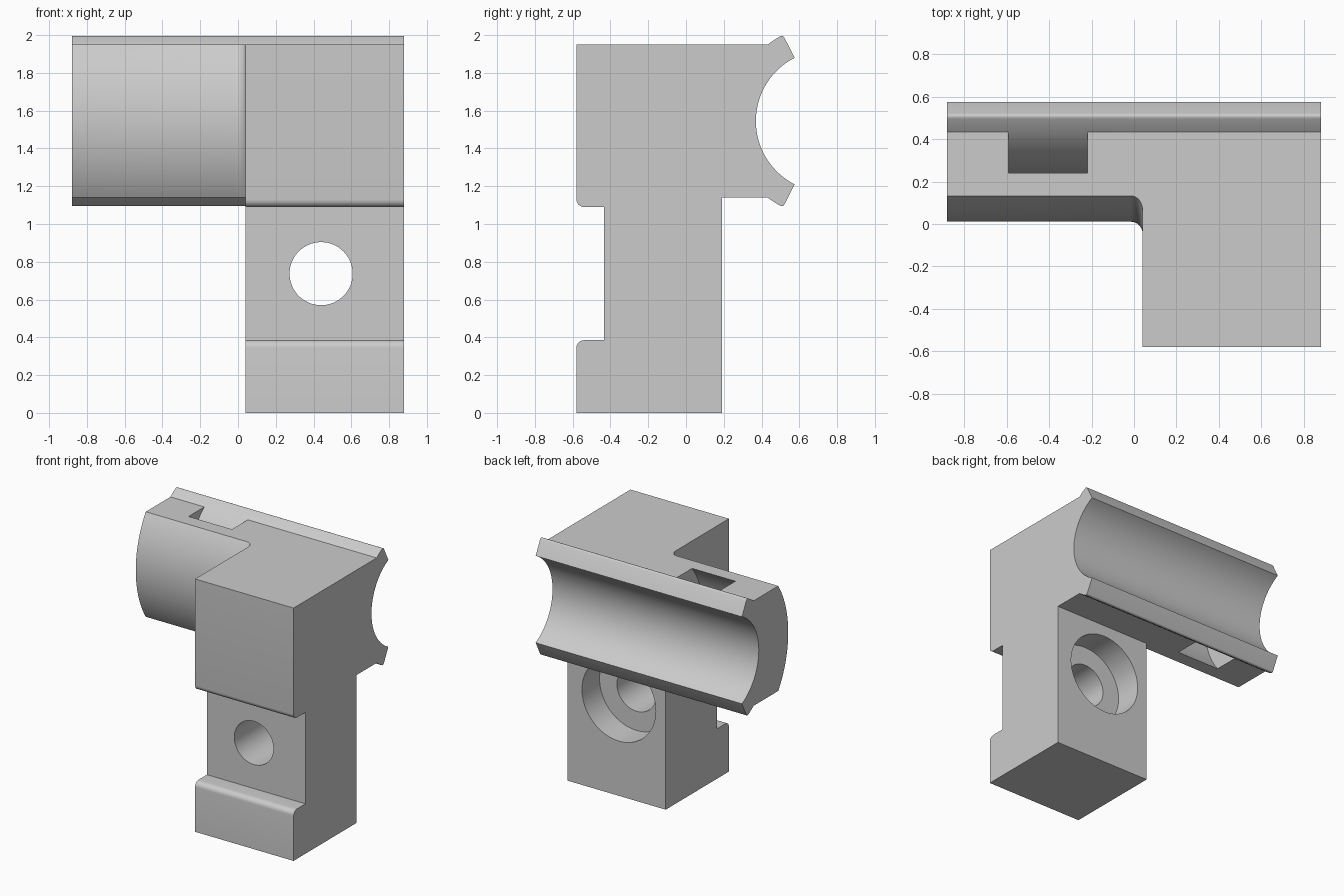
import bpy, bmesh
from math import sin, cos, asin, sqrt, radians, pi
from mathutils import Vector

cube = bpy.data.objects.get("Cube")
if cube:
    bpy.data.objects.remove(cube, do_unlink=True)

grey = bpy.data.materials.new("plain grey")
grey.use_nodes = True
grey.diffuse_color = (0.6, 0.6, 0.6, 1)
grey.node_tree.nodes["Principled BSDF"].inputs["Base Color"].default_value = (0.6, 0.6, 0.6, 1)

# Shared dimensions: pipe axis, ring radii, body limits
CY, CZ = 0.746, 1.545
R_IN, R_LIP, R_SLOT, R_FRONT = 0.376, 0.512, 0.648, 0.735
HALF = 0.405
TOP, UNDER = CZ + HALF, CZ - HALF
X_END, X_STEP = 0.88, 0.04
TIP = radians(63)


def arc(r, a0, a1, n):
    """Points (y, z) about the pipe axis; angle 0 faces the front."""
    return [(CY - r * cos(a0 + (a1 - a0) * i / n), CZ + r * sin(a0 + (a1 - a0) * i / n))
            for i in range(n + 1)]


def rounded(prev, corner, nxt, r, n=6):
    """Rounded right-angle corner."""
    c = Vector(corner)
    u = (Vector(prev) - c).normalized() * r
    v = (Vector(nxt) - c).normalized() * r
    return [tuple(c + u * (1 - sin(t)) + v * (1 - cos(t)))
            for t in (i * pi / 2 / n for i in range(n + 1))]


def loft(name, sections):
    """Skin matching (x, outline) sections and cap both ends."""
    bm = bmesh.new()
    rings = [[bm.verts.new((x, y, z)) for y, z in pts] for x, pts in sections]
    count = len(rings[0])
    for a, b in zip(rings, rings[1:]):
        for i in range(count):
            j = (i + 1) % count
            bm.faces.new((a[i], a[j], b[j], b[i]))
    bm.faces.new(rings[0])
    bm.faces.new(rings[-1])
    bmesh.ops.recalc_face_normals(bm, faces=bm.faces)
    mesh = bpy.data.meshes.new(name)
    bm.to_mesh(mesh)
    bm.free()
    ob = bpy.data.objects.new(name, mesh)
    bpy.context.collection.objects.link(ob)
    mesh.materials.append(grey)
    return ob


def combine(target, tool, operation):
    """Apply a boolean and discard the tool."""
    tool.hide_render = True
    mod = target.modifiers.new(operation.lower(), 'BOOLEAN')
    mod.operation, mod.object, mod.solver = operation, tool, 'EXACT'
    bpy.context.view_layer.objects.active = target
    bpy.ops.object.modifier_apply(modifier=mod.name)
    bpy.data.objects.remove(tool, do_unlink=True)


# Back outline shared by block and cradle: lip, pipe seat, lip
lip_start = asin(HALF / R_LIP)
lip = arc(R_LIP, lip_start, TIP, 4)
inner = arc(R_IN, TIP, -TIP, 48)
upper_lip = lip[:-1] + rounded(lip[-2], lip[-1], inner[0], 0.016, 4)
lower_lip = [(y, 2 * CZ - z) for y, z in reversed(upper_lip)]
back = upper_lip + inner + lower_lip

# Clamp block with a front notch
front, notch, rear = -0.58, -0.435, 0.19
low, high = 0.385, 1.09
block_outline = (back + [(rear, UNDER), (rear, 0), (front, 0)]
                 + rounded((front, 0), (front, low), (notch, low), 0.04)
                 + [(notch, low), (notch, high)]
                 + rounded((notch, high), (front, high), (front, TOP), 0.04)
                 + [(front, TOP)])
bracket = loft("bracket", [(X_STEP, block_outline), (X_END, block_outline)])


# Side cradle, its curved front flaring into the block with a fillet
def cradle_outline(r, n=32):
    zs = [UNDER + 2 * HALF * i / n for i in range(n + 1)]
    return back + [(CY - sqrt(r * r - (z - CZ) ** 2), z) for z in zs]


FILLET = 0.055
sections = [(-X_END, cradle_outline(R_FRONT))]
for i in range(9):
    t = pi / 2 * i / 8
    sections.append((X_STEP - FILLET * (1 - sin(t)),
                     cradle_outline(R_FRONT + FILLET * (1 - cos(t)))))
combine(bracket, loft("cradle", sections), 'UNION')

# Curved strap slot running behind the pipe seat
reach = asin((HALF + 0.02) / R_SLOT)
slot_outline = arc(R_LIP, lip_start, -lip_start, 32) + arc(R_SLOT, -reach, reach, 32)
combine(bracket, loft("strap_slot", [(-0.59, slot_outline), (-0.22, slot_outline)]), 'DIFFERENCE')

# Bolt hole with a counterbore at the back
for name, radius, y0, y1 in (("bolt_hole", 0.167, -0.7, 0.4),
                             ("counterbore", 0.315, rear - 0.215, 0.4)):
    bpy.ops.mesh.primitive_cylinder_add(vertices=64, radius=radius, depth=y1 - y0,
                                        location=(0.44, (y0 + y1) / 2, 0.737),
                                        rotation=(pi / 2, 0, 0))
    tool = bpy.context.object
    tool.name = name
    tool.data.materials.append(grey)
    combine(bracket, tool, 'DIFFERENCE')

bpy.ops.object.select_all(action='DESELECT')
bracket.select_set(True)
bpy.context.view_layer.objects.active = bracket
bpy.ops.object.shade_smooth_by_angle(angle=radians(30))
